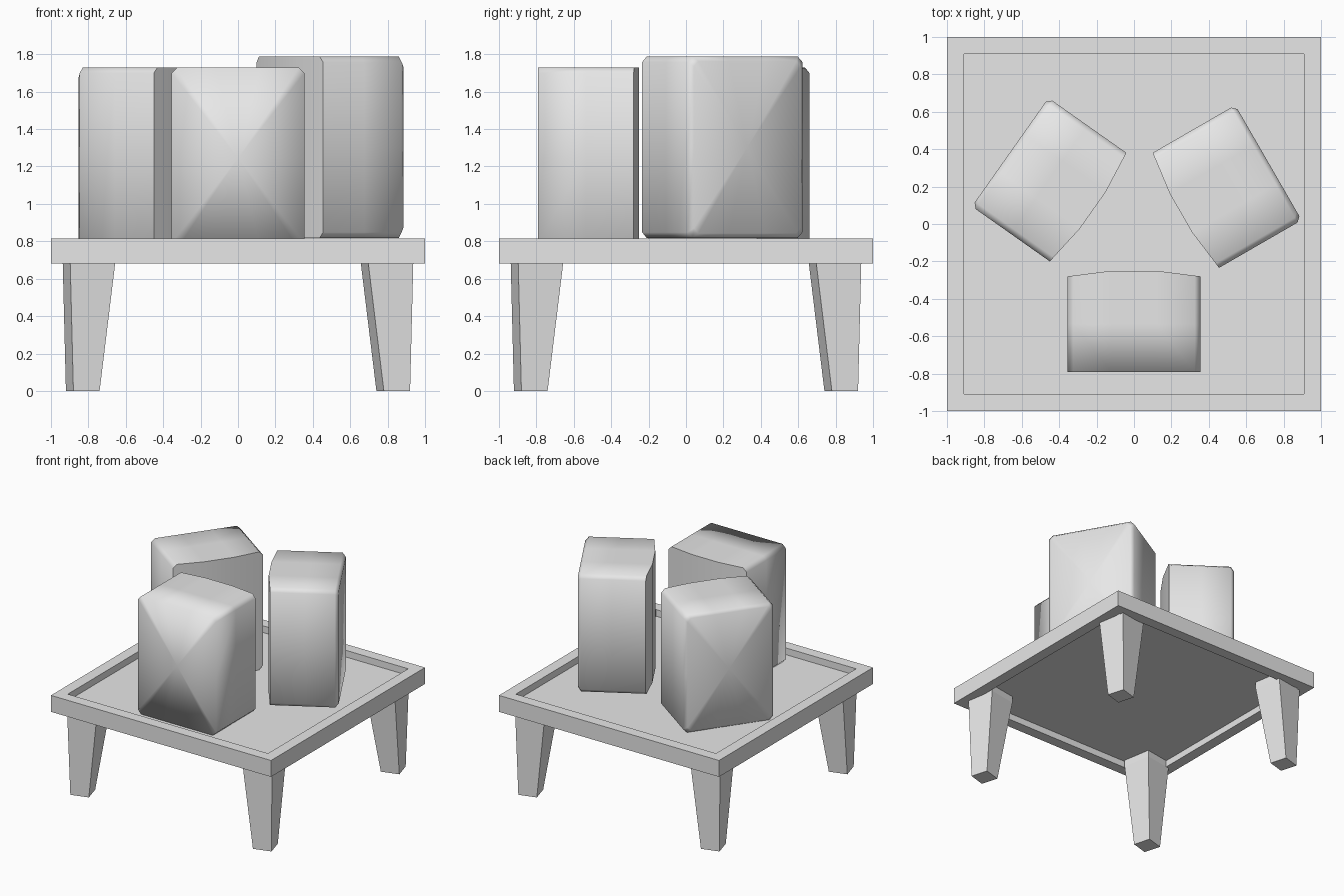
import bpy, bmesh, math
from mathutils import Matrix

cube = bpy.data.objects.get("Cube")
if cube:
    bpy.data.objects.remove(cube, do_unlink=True)

grey = bpy.data.materials.new("plain grey")
grey.use_nodes = True
grey.diffuse_color = (0.8, 0.8, 0.8, 1)
grey.node_tree.nodes["Principled BSDF"].inputs["Base Color"].default_value = grey.diffuse_color


def finish(name, bm):
    bmesh.ops.recalc_face_normals(bm, faces=bm.faces)
    mesh = bpy.data.meshes.new(name)
    bm.to_mesh(mesh)
    bm.free()
    mesh.materials.append(grey)
    obj = bpy.data.objects.new(name, mesh)
    bpy.context.collection.objects.link(obj)
    return obj


def bridge(bm, a, b):
    for i in range(len(a)):
        j = (i + 1) % len(a)
        bm.faces.new((a[i], a[j], b[j], b[i]))


def square(bm, half, z):
    return [bm.verts.new((sx * half, sy * half, z))
            for sx, sy in ((-1, -1), (1, -1), (1, 1), (-1, 1))]


# Tray top: one closed shell with a recess above and below
bm = bmesh.new()
rings = [square(bm, half, z) for half, z in
         ((0.91, 0.735), (0.91, 0.68), (1, 0.68), (1, 0.815), (0.91, 0.815), (0.91, 0.76))]
for low, high in zip(rings, rings[1:]):
    bridge(bm, low, high)
bm.faces.new(rings[0])
bm.faces.new(rings[-1])
finish("tray_top", bm)


# Tapered legs, each a slightly twisted square
def leg(name, turn):
    bm = bmesh.new()
    loops = []
    for centre, half, z in ((0.83, 0.09, 0), (0.797, 0.14, 0.68), (0.797, 0.14, 0.735)):
        k = half - 0.04
        loops.append([bm.verts.new((centre + x, centre + y, z))
                      for x, y in ((-k, -half), (half, -k), (k, half), (-half, k))])
    for low, high in zip(loops, loops[1:]):
        bridge(bm, low, high)
    bm.faces.new(loops[0])
    bm.faces.new(loops[-1])
    bm.transform(Matrix.Rotation(turn * math.pi / 2, 4, 'Z'))
    finish(name, bm)


for turn, name in enumerate(("back_left_leg", "back_right_leg",
                             "front_right_leg", "front_left_leg")):
    leg(name, turn)


# Blocks: chamfered outline swept inward, ending in a bowed face
W, H, CUT, DEPTH, BOW, FLAT = 0.355, 0.97, 0.03, 0.51, 0.03, 0.12


def block(name, x, y, z, degrees, edge):
    bm = bmesh.new()
    xs = [-W + CUT, -FLAT, 0, FLAT, W - CUT]
    side = [CUT, H / 2, H - CUT]
    outline = ([(u, 0) for u in xs] + [(W, v) for v in side]
               + [(u, H) for u in reversed(xs)] + [(-W, v) for v in reversed(side)])

    def ring(depth, inset=0, bow=0):
        sx, sz = 1 - inset / W, 1 - 2 * inset / H
        return [bm.verts.new((u * sx, depth + bow * min(1, (W - abs(u)) / (W - FLAT)),
                              H / 2 + (v - H / 2) * sz)) for u, v in outline]

    loops = [ring(0, edge)]
    if edge:
        loops.append(ring(edge))
    loops += [ring(DEPTH / 2), ring(DEPTH, bow=BOW)]
    for a, b in zip(loops, loops[1:]):
        bridge(bm, a, b)

    # Outer face as a fan around its middle
    hub = bm.verts.new((0, 0, H / 2))
    first, last = loops[0], loops[-1]
    for i in range(len(first)):
        bm.faces.new((first[i], first[i - 1], hub))

    # Bowed face in upright strips
    n = len(xs)
    top = list(reversed(last[n + 3:2 * n + 3]))
    for i in range(n - 1):
        bm.faces.new((last[i], last[i + 1], top[i + 1], top[i]))
    bm.faces.new(last[n - 1:n + 4])
    bm.faces.new(last[2 * n + 2:] + [last[0]])

    # Soft everywhere except around the bowed face
    for f in bm.faces:
        f.smooth = True
    for a, b in zip(last, last[1:] + last[:1]):
        bm.edges.get((a, b)).smooth = False
    bm.transform(Matrix.Translation((x, y, z)) @ Matrix.Rotation(math.radians(degrees), 4, 'Z'))
    finish(name, bm)


block("front_block", 0, -0.79, 0.76, 0, 0)
block("left_block", 0.719, 0.328, 0.818, 120, 0.025)
block("right_block", -0.662, 0.384, 0.76, -125.2, 0.025)
